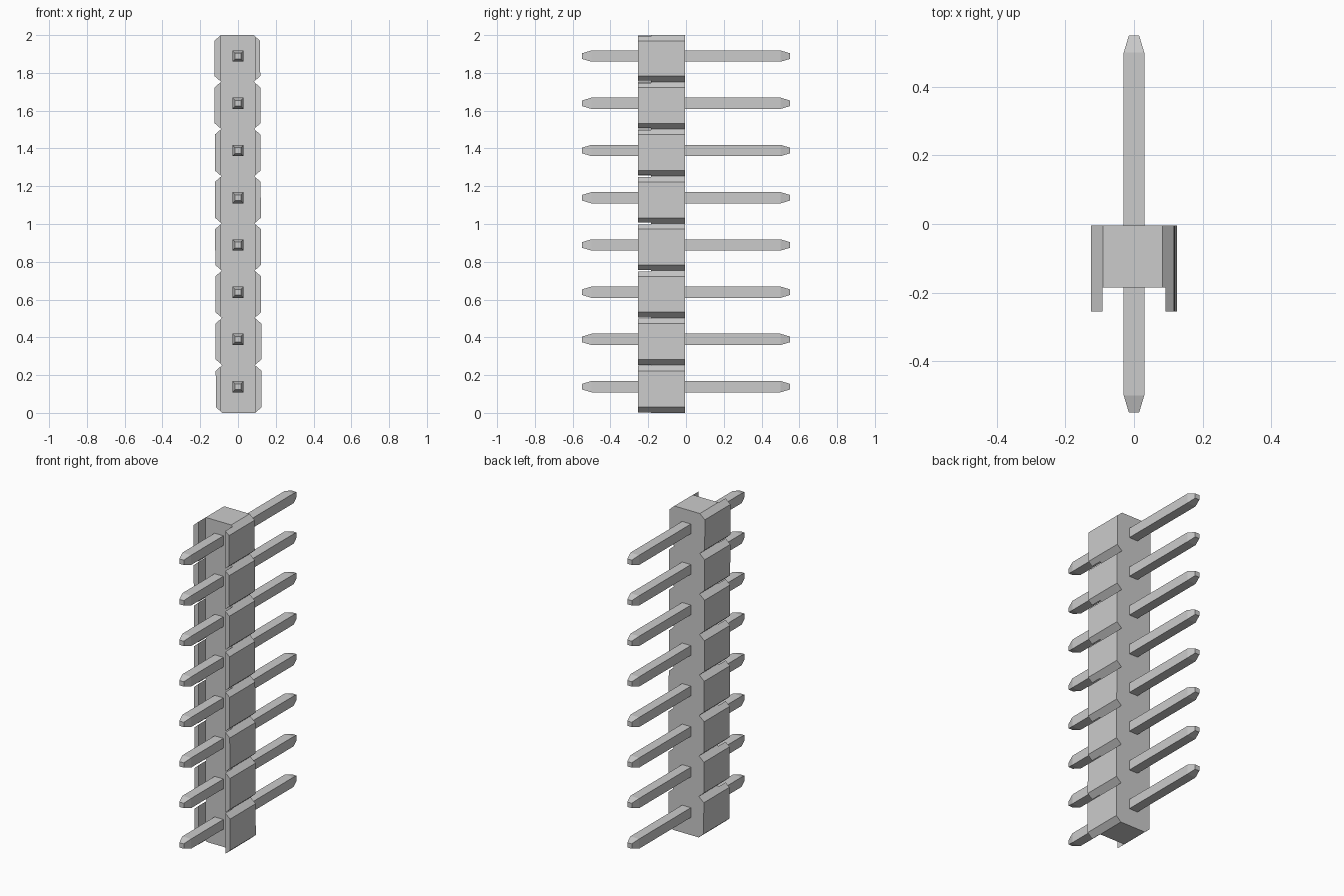
import bpy
import bmesh

cube = bpy.data.objects.get("Cube")
if cube:
    bpy.data.objects.remove(cube, do_unlink=True)

COUNT, PITCH = 8, 0.25
HEIGHT = COUNT * PITCH

grey = bpy.data.materials.new("light grey")
grey.use_nodes = True
grey.diffuse_color = (0.6, 0.6, 0.6, 1)
grey.node_tree.nodes["Principled BSDF"].inputs["Base Color"].default_value = (0.6, 0.6, 0.6, 1)


def add_object(name, bm):
    bmesh.ops.recalc_face_normals(bm, faces=bm.faces)
    mesh = bpy.data.meshes.new(name)
    bm.to_mesh(mesh)
    bm.free()
    mesh.materials.append(grey)
    obj = bpy.data.objects.new(name, mesh)
    bpy.context.collection.objects.link(obj)
    return obj


def loft(name, sections):
    """Join equal-length xz outlines, each placed at its own y, and cap the ends."""
    bm = bmesh.new()
    rings = [[bm.verts.new((x, y, z)) for x, z in outline] for y, outline in sections]
    for a, b in zip(rings, rings[1:]):
        for i in range(len(a)):
            j = (i + 1) % len(a)
            bm.faces.new((a[i], a[j], b[j], b[i]))
    bm.faces.new(rings[0])
    bm.faces.new(rings[-1])
    return add_object(name, bm)


def rectangle(half_x, z0, z1):
    return [(-half_x, z0), (half_x, z0), (half_x, z1), (-half_x, z1)]


# Housing: notched outline with a chamfer at each end of every segment
WAIST, SIDE, CHAMFER = 0.087, 0.121, 0.03
edge = []
for i in range(COUNT):
    low = i * PITCH + (0.003 if i else 0)
    high = (i + 1) * PITCH + (0.003 if i < COUNT - 1 else 0)
    edge += [(WAIST, low), (SIDE, low + CHAMFER), (SIDE, high - CHAMFER)]
edge.append((WAIST, HEIGHT))
outline = edge + [(-x, z) for x, z in reversed(edge)]
# The housing leans very slightly sideways
outline = [(x + 0.004 * (1 - z), z) for x, z in outline]
housing = loft("housing", [(-0.255, outline), (-0.005, outline)])

# Open channel along the front of the housing
channel = rectangle(0.092, -0.1, HEIGHT + 0.1)
cutter = loft("channel_cutter", [(-0.4, channel), (-0.185, channel)])
cutter.hide_render = True
cut = housing.modifiers.new("channel", "BOOLEAN")
cut.operation = "DIFFERENCE"
cut.solver = "EXACT"
cut.object = cutter
bpy.context.view_layer.objects.active = housing
bpy.ops.object.modifier_apply(modifier=cut.name)
bpy.data.objects.remove(cutter, do_unlink=True)

# Pins: square bars with tapered tips at both ends
for i in range(COUNT):
    z = 0.139 + i * PITCH
    body = rectangle(0.03, z - 0.03, z + 0.03)
    tip = rectangle(0.015, z - 0.015, z + 0.015)
    loft(f"pin_{i + 1}", [(-0.55, tip), (-0.5, body), (0.5, body), (0.55, tip)])
